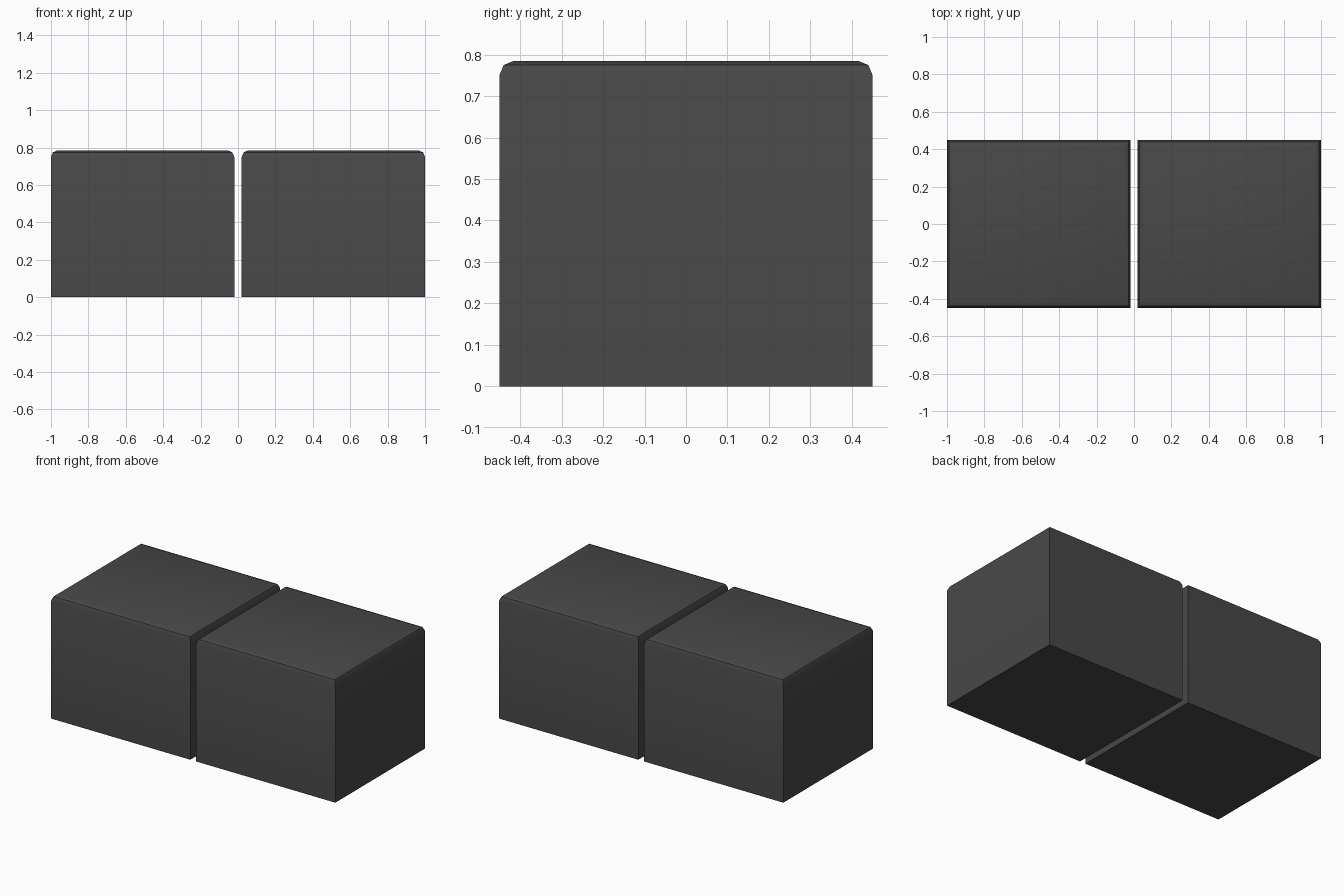
import bpy, bmesh, math
from mathutils import Matrix

if "Cube" in bpy.data.objects:
    bpy.data.objects.remove(bpy.data.objects["Cube"])

WIDTH, DEPTH, HEIGHT, BEVEL = 0.98, 0.90, 0.785, 0.035

dark = bpy.data.materials.new("dark_grey")
dark.diffuse_color = (0.065, 0.065, 0.065, 1)
dark.use_nodes = True
dark.node_tree.nodes["Principled BSDF"].inputs["Base Color"].default_value = dark.diffuse_color


def block(name, x):
    bm = bmesh.new()
    bmesh.ops.create_cube(bm, size=1, matrix=Matrix.Translation((x, 0, HEIGHT / 2))
                          @ Matrix.Diagonal((WIDTH, DEPTH, HEIGHT, 1)))
    # round only the rim of the top
    rim = [e for e in bm.edges if all(v.co.z > HEIGHT - 0.01 for v in e.verts)]
    bmesh.ops.bevel(bm, geom=rim, offset=BEVEL, offset_type='OFFSET',
                    segments=2, profile=0.5, affect='EDGES')
    mesh = bpy.data.meshes.new(name)
    bm.to_mesh(mesh)
    bm.free()
    mesh.materials.append(dark)
    obj = bpy.data.objects.new(name, mesh)
    bpy.context.collection.objects.link(obj)
    bpy.ops.object.select_all(action='DESELECT')
    obj.select_set(True)
    bpy.context.view_layer.objects.active = obj
    bpy.ops.object.shade_smooth_by_angle(angle=math.radians(30))


# Two matching cushion blocks with a narrow gap
for side, sx in (("left", -1), ("right", 1)):
    block(side + "_block", sx * 0.51)
